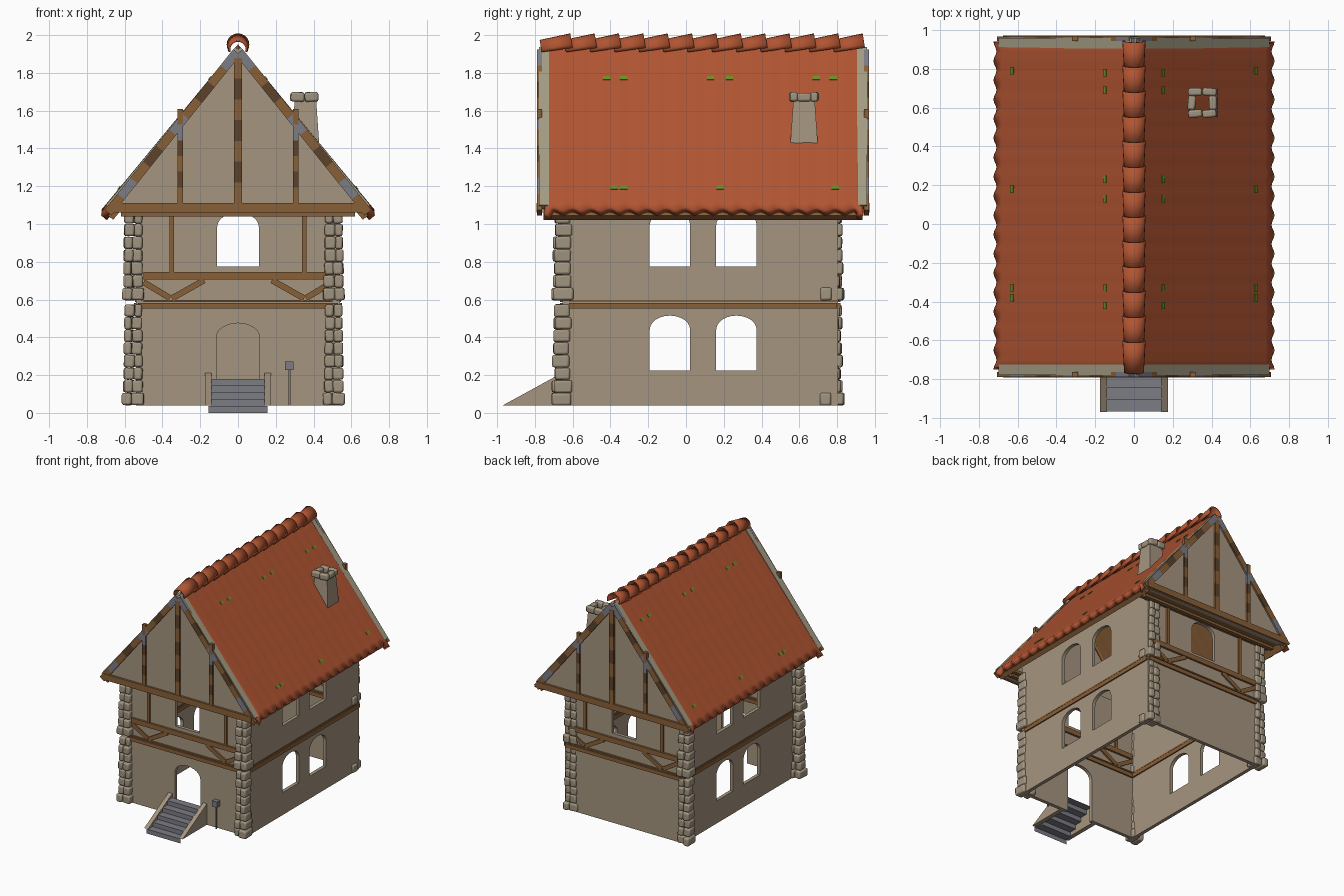
import bpy, bmesh, math, random
from mathutils import Matrix, Vector

random.seed(4)
if "Cube" in bpy.data.objects:
    bpy.data.objects.remove(bpy.data.objects["Cube"])


def material(name, r, g, b):
    m = bpy.data.materials.new(name)
    m.use_nodes = True
    m.diffuse_color = (r, g, b, 1)
    m.node_tree.nodes["Principled BSDF"].inputs["Base Color"].default_value = (r, g, b, 1)
    return m


PLASTER = material("plaster", .375, .3, .215)
STONE = material("stone", .36, .3, .215)
RAKE = material("pale board", .37, .33, .23)
TILE = material("roof tile", .44, .09, .032)
WOOD = material("timber", .25, .117, .04)
DARK = material("dark timber", .11, .055, .022)
SLATE = material("slate grey", .2, .2, .235)
MOSS = material("moss", .14, .28, .02)
TIMBERS = [WOOD, DARK, SLATE]


# Shared builders
def finish(name, bm, mats, smooth=False):
    bmesh.ops.recalc_face_normals(bm, faces=bm.faces)
    me = bpy.data.meshes.new(name)
    bm.to_mesh(me)
    bm.free()
    for m in mats:
        me.materials.append(m)
    ob = bpy.data.objects.new(name, me)
    bpy.context.collection.objects.link(ob)
    if smooth:
        bpy.ops.object.select_all(action='DESELECT')
        ob.select_set(True)
        bpy.context.view_layer.objects.active = ob
        bpy.ops.object.shade_smooth_by_angle(angle=math.radians(35))
    return ob


def prism(bm, pts, axis, a, b, mi=0):
    """Extrude a profile, given as (x, z) along y or (y, z) along x."""
    def at(p, d):
        return (p[0], d, p[1]) if axis == 'y' else (d, p[0], p[1])
    n = len(pts)
    lo = [bm.verts.new(at(p, a)) for p in pts]
    hi = [bm.verts.new(at(p, b)) for p in pts]
    faces = [bm.faces.new(lo), bm.faces.new(hi)]
    faces += [bm.faces.new((lo[i], lo[(i + 1) % n], hi[(i + 1) % n], hi[i])) for i in range(n)]
    for f in faces:
        f.material_index = mi


def box(bm, x0, x1, y0, y1, z0, z1, mi=0):
    prism(bm, [(x0, z0), (x1, z0), (x1, z1), (x0, z1)], 'y', y0, y1, mi)


def beam(bm, p, q, w, y0, y1, bands=(0,)):
    """Straight timber from p to q in x and z, split into coloured bands."""
    p, q = Vector(p), Vector(q)
    d = (q - p).normalized()
    n = Vector((-d.y, d.x)) * w / 2
    for i, mi in enumerate(bands):
        s, e = p.lerp(q, i / len(bands)), p.lerp(q, (i + 1) / len(bands))
        prism(bm, [s - n, e - n, e + n, s + n], 'y', y0, y1, mi)


def arch(c, half, z0, spring, top):
    arc = [(c + half * math.cos(math.pi * i / 12), spring + (top - spring) * math.sin(math.pi * i / 12))
           for i in range(13)]
    return [(c - half, z0), (c + half, z0)] + arc


def cut(ob, build):
    bm = bmesh.new()
    build(bm)
    cutter = finish("cutter", bm, [])
    cutter.hide_render = True
    mod = ob.modifiers.new("cut", 'BOOLEAN')
    mod.operation, mod.solver, mod.object = 'DIFFERENCE', 'EXACT', cutter
    bpy.context.view_layer.objects.active = ob
    bpy.ops.object.modifier_apply(modifier="cut")
    bpy.data.objects.remove(cutter)


# Hollow walls with arched openings
bm = bmesh.new()
box(bm, -.54, .54, -.655, .805, .04, 1.15)
walls = finish("walls", bm, [PLASTER])
cut(walls, lambda b: box(b, -.512, .512, -.627, .777, -.5, 1.5))
cut(walls, lambda b: prism(b, arch(0, .115, 0, .4, .475), 'y', -1, 0))
cut(walls, lambda b: prism(b, arch(0, .11, .775, .985, 1.06), 'y', -1, 1))
for c in (-.085, .267):
    cut(walls, lambda b: prism(b, arch(c, .107, .225, .44, .515), 'x', -1, 1))
    cut(walls, lambda b: prism(b, arch(c, .107, .775, .995, 1.068), 'x', -1, 1))

# Boarding under the gable overhangs, and boards under the eaves
bm = bmesh.new()
for y0, y1 in ((-.74, -.65), (.8, .92)):
    box(bm, -.62, .62, y0, y1, 1.06, 1.085)
    box(bm, -.62, .62, (y0 + y1) / 2 - .015, (y0 + y1) / 2 + .015, 1.04, 1.07)
finish("gable_soffits", bm, [WOOD])
bm = bmesh.new()
for s in (-1, 1):
    beam(bm, (s * .675, 1.034), (s * .605, 1.118), .036, -.755, .935)
finish("eave_boards", bm, [WOOD])

# Wall framing on the front, the back and along the sides
for name, y0, y1 in (("front_framing", -.668, -.615), ("back_framing", .765, .818)):
    bm = bmesh.new()
    box(bm, -.53, .53, y0, y1, .552, .583)
    box(bm, -.5, .5, y0, y1, .588, .598)
    box(bm, -.5, .5, y0 - .004, y1 + .004, .705, .745)
    for s in (-1, 1):
        beam(bm, (s * .35, .74), (s * .35, 1.07), .024, y0, y1)
        beam(bm, (s * .5, .692), (s * .36, .608), .032, y0 + .003, y1 - .003)
        beam(bm, (s * .35, .606), (s * .18, .702), .032, y0, y1)
    finish(name, bm, TIMBERS)
bm = bmesh.new()
for s in (-1, 1):
    box(bm, s * .526 - .024, s * .526 + .024, -.62, .8, .552, .583)
    box(bm, s * .526 - .02, s * .526 + .02, -.62, .8, .588, .598)
finish("side_beams", bm, TIMBERS)

# Gables: panel, pale rake boards and banded timbers
RAFTER = (0, 2, 0, 1, 0, 2, 0, 1, 0, 2)
for name, y, out in (("front", -.775, -1), ("back", .955, 1)):
    bm = bmesh.new()
    prism(bm, [(-.67, 1.06), (.67, 1.06), (0, 1.9)], 'y', y, y - out * .045)
    finish(name + "_gable", bm, [PLASTER])
    bm = bmesh.new()
    for s in (-1, 1):
        beam(bm, (s * .685, 1.09), (0, 1.925), .035, y + out * .003, y - out * .05)
    finish(name + "_rake_boards", bm, [RAKE])
    bm = bmesh.new()
    a, b = y + out * .015, y - out * .012
    box(bm, -.675, .675, a + out * .002, b, 1.06, 1.11)
    beam(bm, (0, 1.11), (0, 1.88), .04, a, b, (0, 1, 0, 1, 0, 1, 0))
    for s in (-1, 1):
        beam(bm, (s * .688, 1.06), (s * .006, 1.91), .048, a - out * .002, b, RAFTER)
        beam(bm, (s * .305, 1.11), (s * .305, 1.61), .03, a, b, (0, 1, 0, 1, 2, 0))
    finish(name + "_gable_timbers", bm, TIMBERS)

# Tiled roof sheet: faint ripples, scalloped eaves, verges rolled down
bm = bmesh.new()
rows, steps = [], 17 * 6
for i in range(steps + 1):
    y = -.75 + 1.69 * i / steps
    wave = math.cos(2 * math.pi * i / 6)
    drop = {0: .028, 1: .01, steps - 1: .01, steps: .028}.get(i, 0)
    row = []
    for s in (-1, -.95, 0, .95, 1):
        k = abs(s) + (.011 * wave if abs(s) == 1 else 0)
        row.append(bm.verts.new((math.copysign(k, s) * .717 if s else 0, y,
                                 1.95 - .868 * k + .0008 * wave - drop)))
    rows.append(row)
for r, t in zip(rows, rows[1:]):
    for j in range(4):
        bm.faces.new((r[j], r[j + 1], t[j + 1], t[j]))
roof = finish("roof", bm, [TILE, WOOD], True)
if roof.data.polygons[0].normal.z < 0:
    roof.data.flip_normals()
mod = roof.modifiers.new("thickness", 'SOLIDIFY')
mod.thickness, mod.offset, mod.material_offset = .048, -1, 1

# Overlapping half-round ridge tiles, open at the ends
bm = bmesh.new()
for i in range(13):
    m = Matrix.Translation((0, -.685 + .129 * i, 1.937)) @ Matrix.Rotation(math.radians(-81), 4, 'X')
    tile = bmesh.ops.create_cone(bm, cap_ends=False, segments=20, radius1=.046, radius2=.055, depth=.165)["verts"]
    hidden = [v for v in tile if v.co.y > .02]
    bmesh.ops.transform(bm, matrix=m, verts=tile)
    bmesh.ops.delete(bm, geom=hidden, context='VERTS')
ridge = finish("ridge_tiles", bm, [TILE], True)
mod = ridge.modifiers.new("thickness", 'SOLIDIFY')
mod.thickness, mod.offset = .01, 0

# Moss tufts on both slopes
bm = bmesh.new()
for z, ys in ((1.78, (-.42, -.33, .13, .23, .69, .78)), (1.2, (-.38, -.33, .18, .79))):
    for y in ys:
        for s in (-1, 1):
            x = (1.952 - z) / 1.21
            beam(bm, (s * x, z), (s * (x + .014), z - .017), .008, y - .019, y + .019)
finish("moss", bm, [MOSS])


# Rounded stones for the corners and chimney cap
def stone(bm, x, y, z, sx, sy, sz):
    m = (Matrix.Translation((x, y, z)) @ Matrix.Rotation(random.uniform(-.1, .1), 4, 'Z')
         @ Matrix.Rotation(random.uniform(-.06, .06), 4, 'Y') @ Matrix.Diagonal((sx, sy, sz, 1)))
    bmesh.ops.create_cube(bm, size=1, matrix=m)


def masonry(name, bm):
    ob = finish(name, bm, [STONE], True)
    mod = ob.modifiers.new("rounded", 'BEVEL')
    mod.width, mod.segments = .011, 2


CORNERS = {"front_right_quoin": (-.555, -.655), "front_left_quoin": (.507, -.655),
           "back_right_quoin": (-.548, .778), "back_left_quoin": (.482, .778)}
for name, (cx, cy) in CORNERS.items():
    bm = bmesh.new()
    for base, top, count in ((.04, .575, 8), (.595, 1.07, 7)):
        h = (top - base) / count
        for i in range(count):
            w = .115 if i == 0 else .104 - .002 * i
            split = w * random.uniform(.4, .6)
            z = base + h * (i + .5)
            for x, sx in ((-w / 2 + split / 2, split), (split / 2, w - split)):
                stone(bm, cx + x, cy + random.uniform(-.008, .008), z, sx,
                      w * random.uniform(.8, .95), h * random.uniform(.94, 1))
        if name == "back_left_quoin":
            stone(bm, .525, .74, base + h / 2, .06, .06, h)
    masonry(name, bm)

# Chimney: hollow tapered shaft with a ring of cap stones
bm = bmesh.new()
bmesh.ops.create_cone(bm, segments=4, radius1=.115, radius2=.079, depth=.37,
                      matrix=Matrix.Translation((.357, .625, 1.485)) @ Matrix.Rotation(math.pi / 4, 4, 'Z'))
shaft = finish("chimney_shaft", bm, [PLASTER])
shaft.modifiers.new("thickness", 'SOLIDIFY').thickness = .02
bm = bmesh.new()
for s in (-1, 1):
    for k in (-1, 1):
        stone(bm, .352 + k * .037, .625 + s * .056, 1.673, .072, .04, .05)
    stone(bm, .352 + s * .054, .625, 1.672, .04, .075, .045)
masonry("chimney_cap", bm)

# Front stairs: stepped sheet between sloping side walls
bm = bmesh.new()
path = [(-.968, 0)]
for i in range(5):
    z = .036 * (i + 1)
    path += [(-.968 + .062 * i, z), (-.968 + .062 * (i + 1), z)]
for i, (p, q) in enumerate(zip(path, path[1:])):
    w = .155 if i < 2 else .14
    bm.faces.new([bm.verts.new((x, y, z)) for x, (y, z) in ((-w, p), (w, p), (w, q), (-w, q))])
finish("stair_steps", bm, [SLATE])
bm = bmesh.new()
for s in (-1, 1):
    prism(bm, [(-.97, .04), (-.65, .04), (-.65, .215)], 'x', s * .14, s * .175)
finish("stair_side_walls", bm, [PLASTER])

# Small post lantern beside the door
bm = bmesh.new()
box(bm, .267, .277, -.677, -.667, .04, .23)
box(bm, .25, .294, -.694, -.65, .226, .272)
finish("post_lantern", bm, [SLATE])
